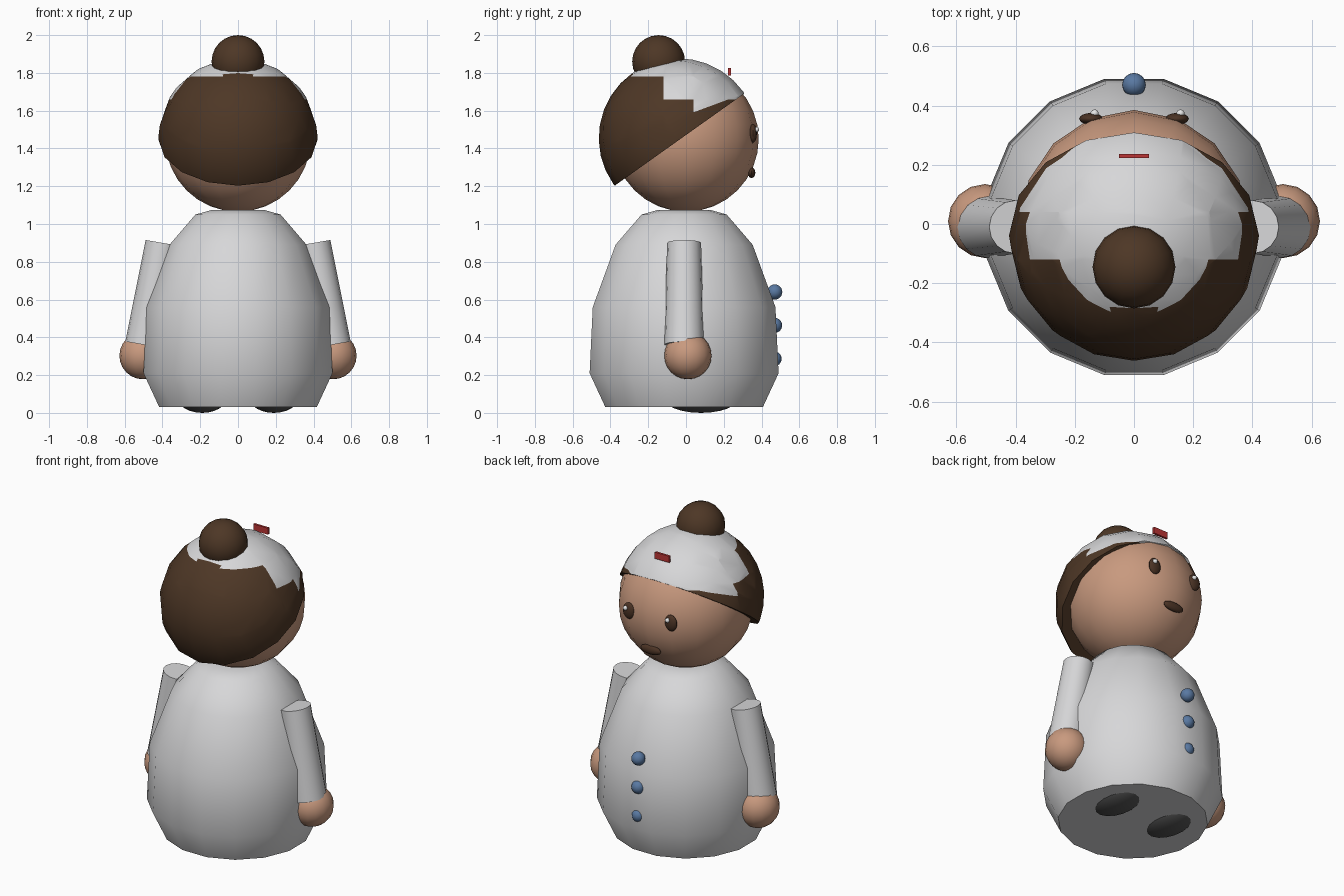
import bpy, bmesh, math
from mathutils import Vector, Matrix

if "Cube" in bpy.data.objects:
    bpy.data.objects.remove(bpy.data.objects["Cube"])


def material(name, rgb):
    m = bpy.data.materials.new(name)
    m.use_nodes = True
    m.diffuse_color = (*rgb, 1)
    m.node_tree.nodes["Principled BSDF"].inputs["Base Color"].default_value = (*rgb, 1)
    return m


COAT = material("pale grey cloth", (0.68, 0.68, 0.69))
SKIN = material("skin", (0.58, 0.32, 0.21))
HAIR = material("brown hair", (0.075, 0.038, 0.019))
EYE = material("dark brown", (0.07, 0.033, 0.018))
WHITE = material("white", (0.85, 0.85, 0.85))
BLUE = material("button blue", (0.1, 0.19, 0.36))
RED = material("red", (0.5, 0.035, 0.035))
SHOE = material("dark grey", (0.09, 0.09, 0.09))


def finish(name, bm, *mats, angle=40):
    mesh = bpy.data.meshes.new(name)
    bmesh.ops.recalc_face_normals(bm, faces=bm.faces)
    bm.to_mesh(mesh)
    bm.free()
    obj = bpy.data.objects.new(name, mesh)
    bpy.context.collection.objects.link(obj)
    for m in mats:
        mesh.materials.append(m)
    bpy.ops.object.select_all(action="DESELECT")
    obj.select_set(True)
    bpy.context.view_layer.objects.active = obj
    bpy.ops.object.shade_smooth_by_angle(angle=math.radians(angle))
    return obj


def ellipsoid(name, centre, radii, mat, segments=16, rings=12, turn=0):
    bm = bmesh.new()
    place = (Matrix.Translation(centre) @ Matrix.Rotation(turn, 4, "Z")
             @ Matrix.Diagonal((*radii, 1)))
    bmesh.ops.create_uvsphere(bm, u_segments=segments, v_segments=rings,
                              radius=1, matrix=place)
    return finish(name, bm, mat)


# Coat body: turned profile of (radius, height)
profile = [(0.425, 0.03), (0.51, 0.21), (0.493, 0.56), (0.37, 0.89),
           (0.23, 1.05), (0.14, 1.075)]
SIDES = 16
bm = bmesh.new()
rings = []
for r, z in profile:
    rings.append([bm.verts.new((r * math.cos((i + 0.5) * math.tau / SIDES),
                                r * math.sin((i + 0.5) * math.tau / SIDES) - 0.01, z))
                  for i in range(SIDES)])
for low, high in zip(rings, rings[1:]):
    for i in range(SIDES):
        j = (i + 1) % SIDES
        bm.faces.new((low[i], low[j], high[j], high[i]))
bm.faces.new(rings[0])
bm.faces.new(rings[-1])
finish("coat_body", bm, COAT, angle=50)

# Head
ellipsoid("head", (0, 0, 1.45), (0.385, 0.385, 0.385), SKIN, 16, 16)

# Hair: tilted half sphere, with the cap marked out by stepped cuts
centre = Vector((0, -0.04, 1.455))
tilt = math.radians(35.4)
bm = bmesh.new()
bmesh.ops.create_uvsphere(bm, u_segments=16, v_segments=16, radius=0.422,
                          matrix=Matrix.Translation(centre) @ Matrix.Rotation(tilt, 4, "X"))


def cut(point, normal, **options):
    geom = bm.verts[:] + bm.edges[:] + bm.faces[:]
    return bmesh.ops.bisect_plane(bm, geom=geom, plane_co=point,
                                  plane_no=normal, **options)


rim_normal = Vector((0, -math.sin(tilt), math.cos(tilt)))
cut(centre - rim_normal * 0.01, rim_normal, clear_inner=True)
bmesh.ops.holes_fill(bm, edges=[e for e in bm.edges if e.is_boundary])
brim_point, brim_normal = Vector((0, 0.05, 1.595)), Vector((0, -0.37, 1))
for y in (-0.12, 0.04):
    cut((0, y, 0), (0, 1, 0))
for z in (1.66, 1.78):
    cut((0, 0, z), (0, 0, 1))
cut(brim_point, brim_normal)
for f in bm.faces:
    c = f.calc_center_median()
    above_brim = (c - brim_point).dot(brim_normal) > 0
    cap = (c.z > 1.78 and c.y > -0.29) or (c.y > -0.12 and c.z > 1.66) or (c.y > 0.04 and above_brim)
    f.material_index = 1 if cap else 0
finish("hair_and_cap", bm, HAIR, COAT)

# Hair bun and the red badge on the cap
ellipsoid("hair_bun", (0, -0.145, 1.86), (0.14, 0.14, 0.14), HAIR)
bm = bmesh.new()
bmesh.ops.create_cube(bm, size=1, matrix=Matrix.Translation((0, 0.23, 1.805))
                      @ Matrix.Diagonal((0.1, 0.014, 0.04, 1)))
finish("cap_badge", bm, RED)

# Face
ellipsoid("mouth", (0, 0.347, 1.272), (0.07, 0.02, 0.028), EYE)
for side, label in ((1, "left"), (-1, "right")):
    x = 0.145 * side
    ellipsoid(label + "_eye", (x, 0.355, 1.48), (0.04, 0.02, 0.05), EYE)
    ellipsoid(label + "_eye_glint", (x + 0.012, 0.373, 1.5), (0.014, 0.014, 0.014), WHITE, 10, 8)

# Buttons down the coat
for i, (y, z) in enumerate(((0.47, 0.64), (0.469, 0.463), (0.466, 0.286))):
    ellipsoid(f"button_{i + 1}", (0, y, z), (0.04, 0.04, 0.04), BLUE)

# Sleeves, hands and feet
for side, label in ((1, "left"), (-1, "right")):
    top = Vector((0.4 * side, -0.01, 0.9))
    bottom = Vector((0.493 * side, -0.01, 0.36))
    axis = top - bottom
    bm = bmesh.new()
    bmesh.ops.create_cone(bm, cap_ends=True, segments=16, radius1=0.105, radius2=0.09,
                          depth=axis.length,
                          matrix=Matrix.Translation((top + bottom) / 2)
                          @ axis.to_track_quat("Z", "Y").to_matrix().to_4x4())
    finish(label + "_sleeve", bm, COAT)
    ellipsoid(label + "_hand", (0.503 * side, 0.01, 0.303), (0.125, 0.125, 0.125), SKIN)
    ellipsoid(label + "_foot", (0.19 * side, 0.08, 0.08), (0.13, 0.2, 0.08), SHOE)
